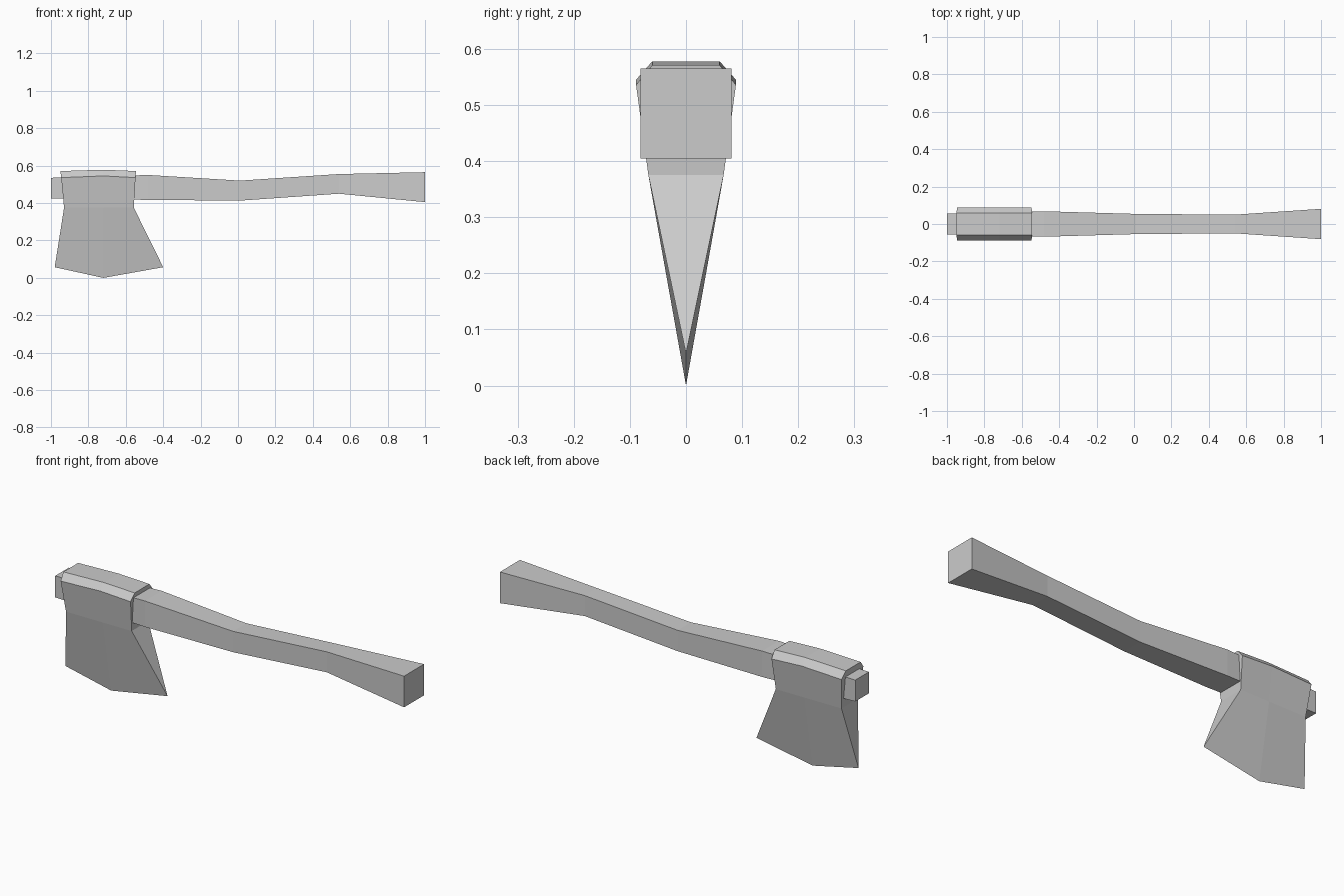
import bpy

if "Cube" in bpy.data.objects:
    bpy.data.objects.remove(bpy.data.objects["Cube"])


def loft(name, rings):
    """Skin a list of equal-length point rings and cap both ends."""
    n = len(rings[0])
    verts = [p for r in rings for p in r]
    faces = [tuple(range(n))[::-1],
             tuple(range((len(rings) - 1) * n, len(rings) * n))]
    for i in range(len(rings) - 1):
        for j in range(n):
            k = (j + 1) % n
            faces.append((i*n + j, i*n + k, (i+1)*n + k, (i+1)*n + j))
    mesh = bpy.data.meshes.new(name)
    mesh.from_pydata(verts, [], faces)
    mesh.update()
    obj = bpy.data.objects.new(name, mesh)
    bpy.context.collection.objects.link(obj)
    return obj


# Handle: rectangular sections (x, bottom z, top z, half width)
sections = [(-1.0, 0.425, 0.535, 0.055), (-0.48, 0.417, 0.55, 0.068),
            (0.01, 0.413, 0.52, 0.054), (0.54, 0.45, 0.555, 0.05),
            (1.0, 0.405, 0.565, 0.081)]
loft("handle", [[(x, -w, lo), (x, w, lo), (x, w, hi), (x, -w, hi)]
                for x, lo, hi, w in sections])

# Axe head: back, middle and front slices; levels are (x, z, half width)
slices = [
    [(-0.95, 0.571, 0.06), (-0.945, 0.536, 0.089), (-0.93, 0.375, 0.067)],
    [(-0.72, 0.578, 0.06), (-0.72, 0.545, 0.089), (-0.72, 0.375, 0.067)],
    [(-0.545, 0.571, 0.06), (-0.548, 0.536, 0.089), (-0.557, 0.375, 0.067)],
]
edge = [(-0.98, 0, 0.057), (-0.72, 0, 0.003), (-0.4, 0, 0.057)]
rings = []
for levels, tip in zip(slices, edge):
    right = [(x, w, z) for x, z, w in levels]
    left = [(x, -w, z) for x, z, w in reversed(levels)]
    rings.append(right + [tip] + left)
# Ring order runs top-right down to the cutting edge and up the left
head = loft("axe_head", [r[::-1] for r in rings])
head.data.validate()

# Consistent outward normals; the end caps are triangulated by level
import bmesh
for obj in list(bpy.context.collection.objects):
    bm = bmesh.new()
    bm.from_mesh(obj.data)
    if obj.name == "axe_head":
        # Split each bent end cap into strips across the head
        for y_level in (0.536, 0.375):
            for x_side in (-1, 1):
                pair = [v for v in bm.verts if abs(v.co.z - y_level) < 0.001
                        and abs(v.co.x + 0.72) > 0.1
                        and (v.co.x + 0.72) * x_side > 0]
                bmesh.ops.connect_verts(bm, verts=pair)
    bmesh.ops.recalc_face_normals(bm, faces=bm.faces)
    # Ground the lowest point
    if obj.name == "axe_head":
        low = min(bm.verts, key=lambda v: v.co.z)
        low.co.z = 0.0
    bm.to_mesh(obj.data)
    bm.free()
